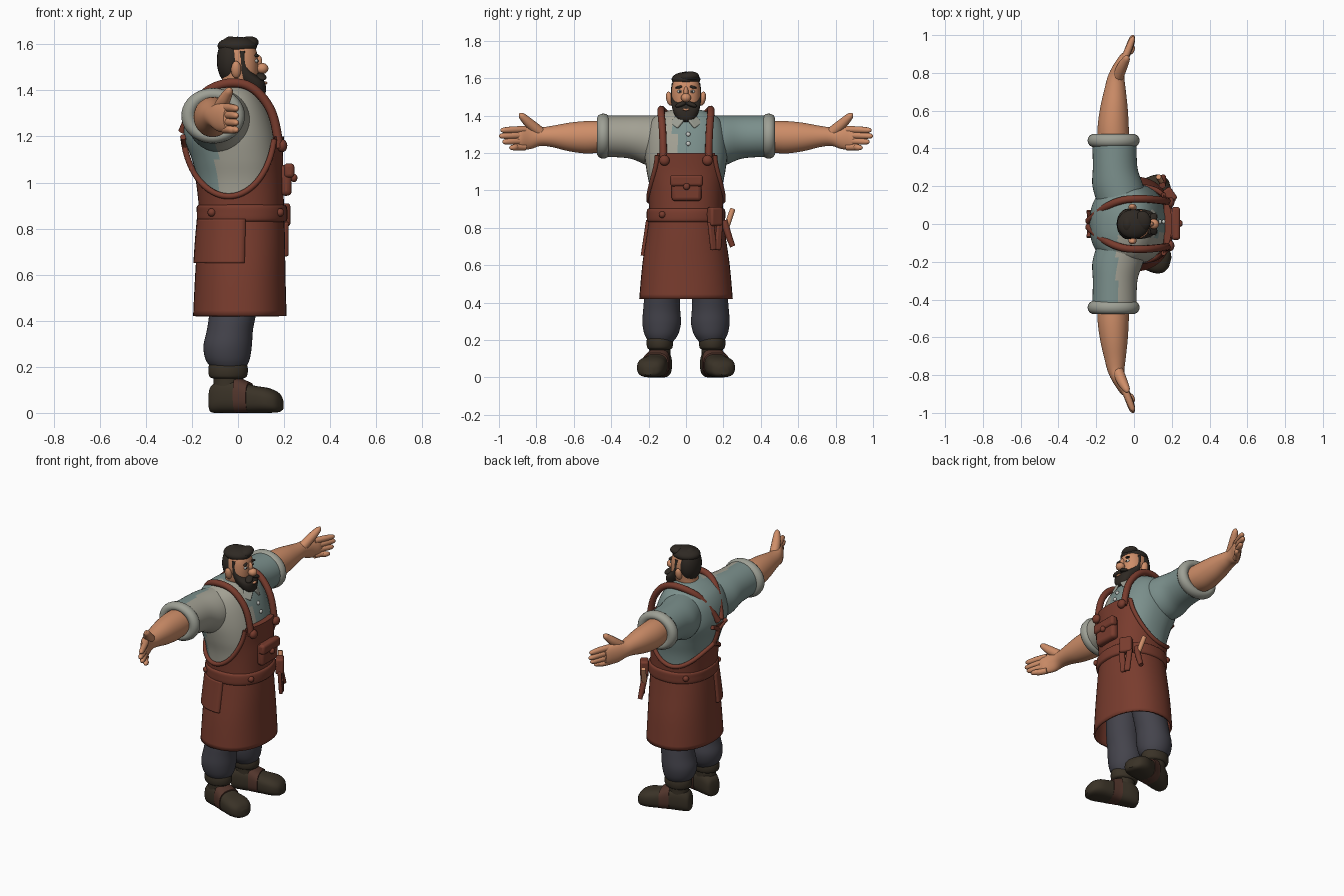
import bpy, bmesh, math
from mathutils import Vector

cube = bpy.data.objects.get("Cube")
if cube:
    bpy.data.objects.remove(cube, do_unlink=True)


def material(name, r, g, b):
    m = bpy.data.materials.new(name)
    m.use_nodes = True
    m.diffuse_color = (r, g, b, 1)
    node = next(n for n in m.node_tree.nodes if n.type == 'BSDF_PRINCIPLED')
    node.inputs["Base Color"].default_value = (r, g, b, 1)
    node.inputs["Roughness"].default_value = 0.8
    return m


LEATHER = material("red_brown_leather", .19, .045, .027)
SKIN = material("skin", .62, .27, .14)
HAIR = material("dark_brown_hair", .028, .022, .017)
BOOT = material("dark_boot_leather", .042, .032, .02)
STRAP = material("boot_strap_brown", .085, .036, .025)
TROUSER = material("slate_trousers", .058, .057, .072)
TEAL = material("teal_shirt", .2, .28, .265)
BEIGE = material("beige_shirt", .36, .35, .29)
CUFF = material("pale_grey_cuff", .34, .35, .3)
WHITE = material("off_white", .55, .57, .54)


def finish(obj, *mats, angle=40):
    """Give materials and smooth shading, leaving hard edges sharp."""
    for m in mats:
        obj.data.materials.append(m)
    bpy.ops.object.select_all(action='DESELECT')
    obj.select_set(True)
    bpy.context.view_layer.objects.active = obj
    bpy.ops.object.shade_smooth_by_angle(angle=math.radians(angle))
    return obj


def refine(rings, steps=5):
    """Catmull-Rom interpolation of rings (t, centre a, centre b, radius a, radius b)."""
    r = [Vector(v) for v in rings]
    r = [r[0]] + r + [r[-1]]
    out = []
    for p, a, b, q in zip(r, r[1:], r[2:], r[3:]):
        for k in range(steps):
            u = k / steps
            out.append(a + ((b - p) * u + (2 * p - 5 * a + 4 * b - q) * u ** 2
                            + (3 * a - p - 3 * b + q) * u ** 3) / 2)
    return out + [r[-1]]


def ring_at(rings, t):
    fine = refine(rings)
    for a, b in zip(fine, fine[1:]):
        if a[0] <= t <= b[0]:
            return a.lerp(b, (t - a[0]) / max(b[0] - a[0], 1e-6))
    return fine[-1]


def spow(v, n):
    return math.copysign(abs(v) ** (2 / n), v)


def loft(name, rings, mats, axis='Z', n=2.0, caps=True, arc=(0, 360), sides=40):
    """Skin of super-ellipse sections stacked along an axis."""
    bm = bmesh.new()
    full = arc[1] - arc[0] == 360
    count = sides if full else sides + 1
    rows = []
    for t, ca, cb, ra, rb in refine(rings):
        row = []
        for i in range(count):
            ang = math.radians(arc[0] + (arc[1] - arc[0]) * i / sides)
            a = ca + ra * spow(math.cos(ang), n)
            b = cb + rb * spow(math.sin(ang), n)
            row.append(bm.verts.new({'Z': (a, b, t), 'Y': (a, t, b), 'X': (t, a, b)}[axis]))
        rows.append(row)
    for lo, hi in zip(rows, rows[1:]):
        for i in range(sides):
            j = (i + 1) % count
            bm.faces.new((lo[i], lo[j], hi[j], hi[i]))
    if caps and full:
        bm.faces.new(rows[0])
        bm.faces.new(rows[-1])
    bmesh.ops.recalc_face_normals(bm, faces=bm.faces)
    me = bpy.data.meshes.new(name)
    bm.to_mesh(me)
    bm.free()
    obj = bpy.data.objects.new(name, me)
    bpy.context.collection.objects.link(obj)
    return finish(obj, *mats)


def solidify(obj, thickness, offset):
    mod = obj.modifiers.new("thickness", 'SOLIDIFY')
    mod.thickness, mod.offset = thickness, offset


def tube(name, pts, radii, mat):
    """Round tube through points, converted to a mesh."""
    cu = bpy.data.curves.new(name, 'CURVE')
    cu.dimensions = '3D'
    cu.bevel_depth, cu.bevel_resolution, cu.use_fill_caps = 1, 3, True
    cu.resolution_u = 5
    sp = cu.splines.new('NURBS')
    sp.points.add(len(pts) - 1)
    sp.use_endpoint_u, sp.order_u = True, 3
    for i, p in enumerate(pts):
        sp.points[i].co = (*p, 1)
        sp.points[i].radius = radii[i] if isinstance(radii, (list, tuple)) else radii
    obj = bpy.data.objects.new(name, cu)
    bpy.context.collection.objects.link(obj)
    bpy.ops.object.select_all(action='DESELECT')
    obj.select_set(True)
    bpy.context.view_layer.objects.active = obj
    bpy.ops.object.convert(target='MESH')
    return finish(bpy.context.object, mat)


def ball(name, loc, size, mat, rot=(0, 0, 0)):
    bpy.ops.mesh.primitive_uv_sphere_add(segments=24, ring_count=14, location=loc, rotation=rot)
    obj = bpy.context.object
    obj.name, obj.scale = name, size
    return finish(obj, mat)


def box(name, loc, size, mat, rot=(0, 0, 0), bevel=.012):
    bpy.ops.mesh.primitive_cube_add(size=1, location=loc, rotation=rot)
    obj = bpy.context.object
    obj.name, obj.scale = name, size
    bpy.ops.object.transform_apply(location=False, rotation=False, scale=True)
    mod = obj.modifiers.new("round", 'BEVEL')
    mod.width, mod.segments = bevel, 3
    return finish(obj, mat)


def paint_shirt(obj):
    """Pale panel on the front of the right half of the shirt."""
    for p in obj.data.polygons:
        p.material_index = int(p.center.y < -.06 and p.center.x > -.09)


# Shirt body
shirt = loft("shirt_body", [(.85, .015, 0, .175, .185), (1.0, .005, 0, .18, .192), (1.1, -.01, 0, .19, .21),
                            (1.2, -.035, 0, .2, .222), (1.3, -.045, 0, .18, .215), (1.37, -.045, 0, .145, .19),
                            (1.41, -.035, 0, .1, .14), (1.43, -.025, 0, .06, .08)], (TEAL, BEIGE), n=2.3)
paint_shirt(shirt)

# Apron bib with arched side openings
bib_rings = [(.84, .017, 0, .182, .194), (1.0, .008, 0, .19, .203), (1.1, -.007, 0, .202, .22),
             (1.2, -.022, 0, .223, .232)]
bib = loft("apron_bib", bib_rings, (LEATHER,), n=2.3, sides=64)
OX, OZ, RX, RZ = -.04, 1.24, .2, .3
bpy.ops.mesh.primitive_cylinder_add(vertices=64, radius=1, depth=1, location=(OX, 0, OZ), rotation=(math.pi / 2, 0, 0))
cutter = bpy.context.object
cutter.scale = (RX, RZ, 1)
cutter.hide_render = True
cut = bib.modifiers.new("openings", 'BOOLEAN')
cut.object, cut.operation, cut.solver = cutter, 'DIFFERENCE', 'EXACT'
bpy.context.view_layer.objects.active = bib
bpy.ops.object.modifier_apply(modifier=cut.name)
bpy.data.objects.remove(cutter, do_unlink=True)

# Apron skirt, hip pocket and belt
skirt_rings = [(.42, .008, 0, .203, .25), (.6, .01, 0, .196, .234), (.75, .014, 0, .19, .212), (.86, .017, 0, .183, .196)]
skirt = loft("apron_skirt", skirt_rings, (LEATHER,), n=2.2, caps=False)
solidify(skirt, .012, -1)
pocket = loft("hip_pocket", [ring_at(skirt_rings, z) for z in (.65, .7, .77, .84)], (LEATHER,), n=2.2, arc=(-168, -86), sides=16)
solidify(pocket, .03, 0)
loft("belt", [(.828, .018, 0, .18, .195), (.838, .018, 0, .195, .208), (.87, .018, 0, .197, .21),
              (.897, .016, 0, .194, .208), (.905, .016, 0, .18, .195)], (LEATHER,), n=2.2)
for a in (-130, -35, 35, 130):
    ang = math.radians(a)
    ball("belt_stud", (.018 + .197 * spow(math.cos(ang), 2.2), .21 * spow(math.sin(ang), 2.2), .87), (.018, .018, .018), LEATHER)

# Chest pocket
box("chest_pocket", (.208, .003, 1.01), (.05, .16, .135), LEATHER, bevel=.02)
box("chest_pocket_flap", (.222, .003, 1.052), (.045, .175, .062), LEATHER, bevel=.015)
ball("chest_pocket_stud", (.243, .003, 1.02), (.015, .018, .018), LEATHER)

# Hanging tools at the left hip
box("tool_loop", (.19, .155, .86), (.05, .075, .1), LEATHER, (0, 0, .6))
for k, y in enumerate((.14, .175)):
    box("hanging_strap", (.205 - k * .015, y, .755), (.022, .034, .15), LEATHER, (.1 - .2 * k, -.05, .5), .008)
tube("tool_handle", [(.13, .25, .9), (.14, .232, .85), (.15, .215, .79)], [.014, .017, .012], SKIN)
tube("tool_sheath", [(.15, .205, .84), (.155, .22, .77), (.155, .25, .7)], [.018, .02, .014], LEATHER)

# Head, nose, eyes and mouth
loft("head", [(1.36, -.02, 0, .055, .06), (1.41, -.015, 0, .06, .062), (1.45, .005, 0, .075, .072), (1.5, .007, 0, .08, .078),
              (1.56, .003, 0, .08, .075), (1.6, 0, 0, .065, .06), (1.62, 0, 0, .03, .03)], (SKIN,), n=2.3)
ball("nose", (.105, 0, 1.495), (.027, .027, .024), SKIN)
ball("nose_bridge", (.087, 0, 1.525), (.018, .013, .03), SKIN)
ball("lower_lip", (.118, 0, 1.432), (.01, .02, .007), SKIN)

# Hair and beard
ball("hair_back", (-.032, 0, 1.53), (.06, .081, .105), HAIR)
ball("hair_top", (-.003, 0, 1.593), (.086, .077, .04), HAIR)
ball("hair_quiff", (.045, .015, 1.606), (.045, .055, .028), HAIR, (.15, -.1, 0))
loft("beard", [(1.365, .08, 0, .02, .025), (1.378, .079, 0, .038, .045), (1.41, .073, 0, .048, .064),
               (1.44, .058, 0, .056, .074), (1.47, .036, 0, .042, .079), (1.51, .022, 0, .025, .08),
               (1.57, .018, 0, .022, .078)], (HAIR,), n=2.4)

# Collar and shirt buttons
loft("collar_band", [(1.385, -.015, 0, .085, .085), (1.4, -.012, 0, .088, .086), (1.425, -.01, 0, .076, .076)], (TEAL,), caps=False)
for z, x in ((1.3, .138), (1.25, .157)):
    ball("shirt_button", (x, .012, z), (.009, .012, .012), WHITE)

SLEEVE = [(.1, -.06, 1.27, .13, .13), (.2, -.085, 1.267, .135, .134), (.3, -.1, 1.285, .118, .115), (.44, -.103, 1.29, .117, .11)]
FOREARM = [(.42, -.108, 1.29, .082, .08), (.52, -.11, 1.284, .082, .087), (.62, -.106, 1.285, .072, .077),
           (.72, -.1, 1.288, .055, .056), (.78, -.095, 1.287, .044, .05), (.83, -.08, 1.283, .036, .062),
           (.88, -.055, 1.28, .029, .06), (.905, -.045, 1.28, .018, .045)]
BOOT_RINGS = [(-.09, 0, .05, .02, .03), (-.08, 0, .06, .045, .058), (-.03, 0, .075, .06, .075), (.04, 0, .072, .062, .072),
              (.1, 0, .06, .07, .06), (.17, 0, .054, .077, .054), (.215, 0, .045, .06, .042), (.235, 0, .035, .025, .022)]

for side, s in (("left", 1), ("right", -1)):
    def flip(rings):
        return [(t * s, *rest) for t, *rest in rings][::s]

    # Sleeve, rolled cuff and bare arm
    paint_shirt(loft(side + "_sleeve", flip(SLEEVE), (TEAL, BEIGE), 'Y'))
    bpy.ops.mesh.primitive_torus_add(major_radius=.103, minor_radius=.031, major_segments=40, minor_segments=14,
                                     location=(-.108, s * .442, 1.29), rotation=(math.pi / 2, 0, 0))
    bpy.context.object.name = side + "_sleeve_cuff"
    bpy.context.object.scale = (1.03, .9, 1.1)
    finish(bpy.context.object, CUFF)
    loft(side + "_arm", flip(FOREARM), (SKIN,), 'Y')
    for k, tip in enumerate((.992, 1.0, .982, .945)):
        z = 1.325 - k * .031
        tube(side + "_finger", [(-.058, s * .86, z), (-.035, s * .91, z), (-.015, s * (tip - .03), z - .003),
                                (-.004, s * (tip - .004), z - .004), (-.003, s * tip, z - .004)],
             [.019, .019, .017, .012, .002], SKIN)
    tube(side + "_thumb", [(-.085, s * .78, 1.31), (-.065, s * .83, 1.35), (-.045, s * .865, 1.385),
                           (-.035, s * .885, 1.405), (-.033, s * .89, 1.412)], [.03, .029, .022, .016, .002], SKIN)

    # Opening trim and shoulder strap
    trim = []
    for a in range(-172, -5, 6):
        x, z = OX + RX * math.cos(math.radians(a)), OZ + RZ * math.sin(math.radians(a))
        _, cx, _, hx, hy = ring_at(bib_rings, min(z, 1.2))
        trim.append((x, s * hy * max(0, 1 - min(1, abs((x - cx) / hx)) ** 2.3) ** (1 / 2.3), z))
    tube(side + "_opening_trim", trim, .013, LEATHER)
    tube(side + "_shoulder_strap", [(.178, s * .12, 1.15), (.168, s * .122, 1.24), (.135, s * .126, 1.34), (.05, s * .135, 1.43),
                                    (-.07, s * .13, 1.435), (-.18, s * .075, 1.37), (-.24, s * .015, 1.22)], .02, LEATHER)
    ball(side + "_strap_stud", (.192, s * .115, 1.16), (.022, .028, .028), LEATHER)

    # Ear, brow, eye, moustache and collar flap
    ball(side + "_ear", (-.008, s * .088, 1.49), (.022, .018, .038), SKIN, (-s * .2, 0, 0))
    ball(side + "_eyebrow", (.079, s * .036, 1.552), (.01, .022, .007), HAIR, (-s * .2, 0, -s * .3))
    ball(side + "_eye", (.077, s * .033, 1.528), (.01, .014, .009), WHITE)
    ball(side + "_pupil", (.085, s * .033, 1.528), (.004, .006, .006), HAIR)
    ball(side + "_moustache", (.1, s * .027, 1.46), (.022, .034, .013), HAIR, (-s * .35, 0, -s * .35))
    box(side + "_collar_flap", (.1, s * .048, 1.365), (.016, .06, .055), CUFF, (s * .5, -.5, s * .5), .006)

    # Trouser leg
    loft(side + "_trouser_leg", [(.19, -.04, s * .135, .07, .065), (.23, -.045, s * .132, .095, .09), (.29, -.045, s * .13, .105, .103),
                                 (.36, -.035, s * .13, .1, .099), (.44, -.022, s * .125, .102, .096),
                                 (.62, 0, s * .1, .11, .095)], (TROUSER,))
    # Boot with shaft, folded top and strap
    loft(side + "_boot_shaft", [(.06, -.045, s * .14, .068, .058), (.13, -.043, s * .14, .064, .056), (.19, -.042, s * .14, .068, .06)], (BOOT,))
    loft(side + "_boot_fold", [(.148, -.043, s * .14, .06, .052), (.157, -.043, s * .14, .08, .066), (.185, -.043, s * .14, .086, .071),
                               (.213, -.043, s * .14, .08, .066), (.224, -.043, s * .14, .06, .052)], (BOOT,))
    band = [ring_at(BOOT_RINGS, t) for t in (.03, .05, .07, .09)]
    for r in band:
        r[3], r[4] = r[3] + .005, r[4] + .004
        r[2] += .004
    for obj in (loft(side + "_boot", BOOT_RINGS, (BOOT,), 'X', n=2.7),
                loft(side + "_boot_strap", band, (STRAP,), 'X', n=2.7)):
        obj.location = (-.035, s * .142, 0)
        obj.rotation_euler.z = s * .26
